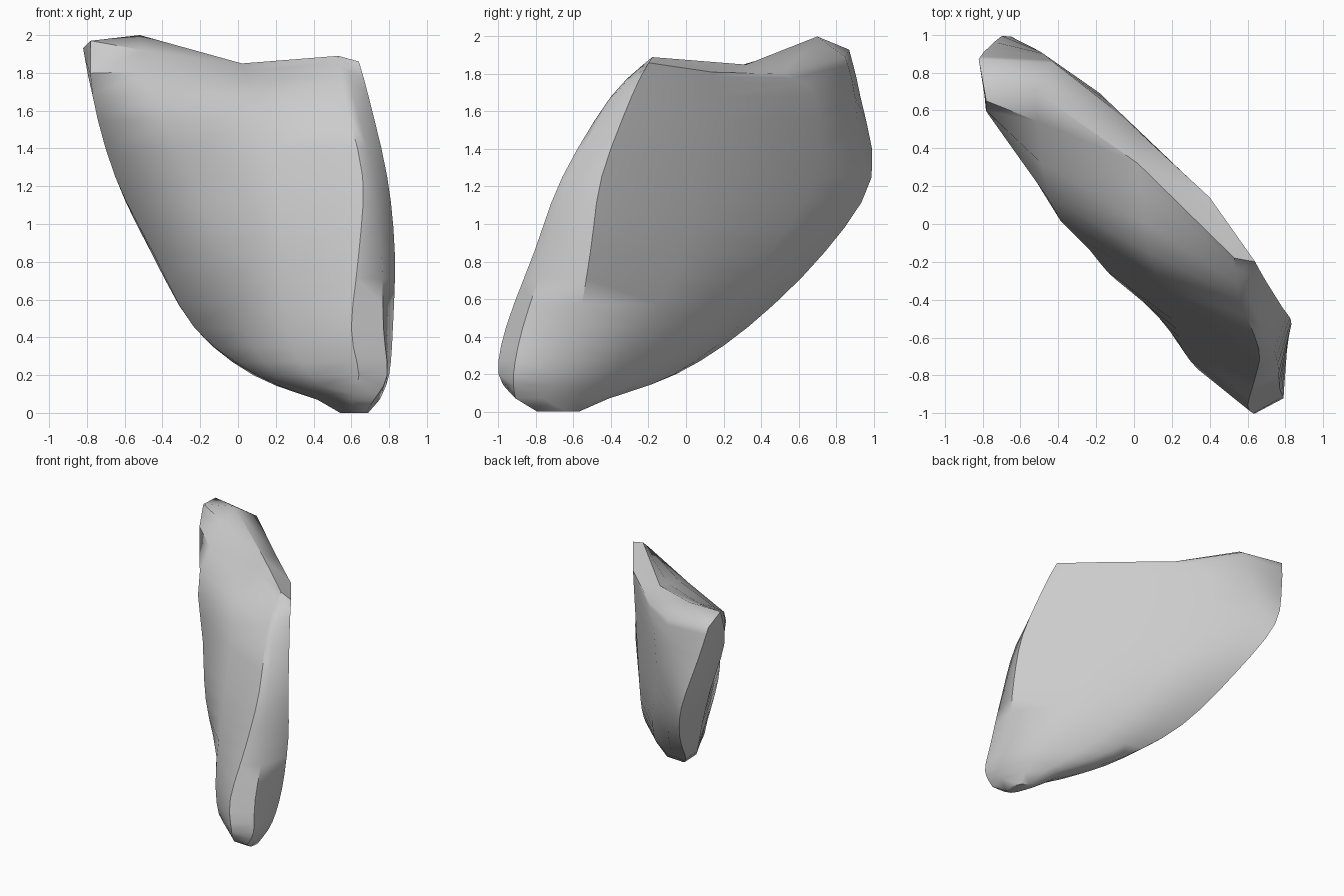
import bpy
import bmesh
import math
from mathutils import Vector

cube = bpy.data.objects.get("Cube")
if cube:
    bpy.data.objects.remove(cube, do_unlink=True)

STEPS = 3  # extra levels between two given sections

# Horizontal sections of the slab, bottom to top. Each runs round from the
# back ridge, past the end panel, along the bulging broad side, over the front
# rim and back along the flat broad side.
sections = [
    (.07, [(.42, -.42), (.42, -.5), (.46, -.62), (.53, -.81), (.6, -.91),
           (.72, -.91), (.75, -.76), (.67, -.57), (.56, -.45), (.48, -.41)]),
    (.2, [(.08, -.05), (.1, -.25), (.2, -.5), (.38, -.8), (.64, -1),
          (.79, -.92), (.8, -.68), (.65, -.42), (.4, -.2), (.22, -.06)]),
    (.45, [(-.23, .33), (-.23, .18), (.03, -.33), (.26, -.67), (.6, -.96),
           (.77, -.87), (.82, -.58), (.57, -.22), (.22, .12), (-.05, .28)]),
    (.85, [(-.46, .74), (-.45, .42), (-.1, -.29), (.23, -.56), (.64, -.81),
           (.76, -.74), (.83, -.51), (.45, -.01), (0, .45), (-.3, .67)]),
    (1.25, [(-.65, .99), (-.65, .6), (-.24, -.13), (.2, -.42), (.66, -.66),
            (.72, -.62), (.79, -.45), (.41, .08), (-.2, .68), (-.5, .9)]),
    (1.68, [(-.77, .93), (-.77, .58), (-.45, .13), (.08, -.15), (.56, -.4),
            (.61, -.39), (.69, -.29), (.4, .13), (-.18, .69), (-.48, .9)]),
    (1.87, [(-.82, .87), (-.78, .65), (-.52, .7), (.02, .32), (.53, -.18),
            (.6, -.22), (.64, -.2), (.4, .14), (0, .51), (-.42, .85)]),
]
# The top rim dips in the middle and rises at the back corner
top_lift = [.06, .1, .13, -.02, .02, -.04, -.01, -.06, -.07, .02]


def spline(a, b, c, d, t):
    """Smooth curve from b to c, steered by a and d."""
    return (b * 2 + (c - a) * t + (a * 2 - b * 5 + c * 4 - d) * t * t
            + (b * 3 - a - c * 3 + d) * t ** 3) / 2


def build_levels():
    rings = [[Vector((x, y, z)) for x, y in points] for z, points in sections]
    for point, lift in zip(rings[-1], top_lift):
        point.z += lift
    levels = []
    last = len(rings) - 1
    for i in range(last):
        around = [rings[max(0, min(last, i + k))] for k in (-1, 0, 1, 2)]
        for s in range(STEPS):
            levels.append([spline(*column, s / STEPS) for column in zip(*around)])
    levels.append(rings[-1])
    # Small rounded foot under the lowest section
    middle = Vector((.64, -.7, 0))
    foot = [middle + (p - middle) * .45 for p in rings[0]]
    for p in foot:
        p.z = 0
    return [foot] + levels


def cap(bm, ring):
    """Close a ring with strips across the thickness of the slab."""
    n = len(ring)
    for k in range(1, n // 2):
        bm.faces.new((ring[k], ring[k + 1], ring[-k % n], ring[(1 - k) % n]))


# Slab body: skin the levels, close both ends
bm = bmesh.new()
loops = [[bm.verts.new(p) for p in level] for level in build_levels()]
for low, high in zip(loops, loops[1:]):
    for j in range(len(low)):
        k = (j + 1) % len(low)
        bm.faces.new((low[j], low[k], high[k], high[j]))
cap(bm, loops[0])
cap(bm, loops[-1])
bmesh.ops.triangulate(bm, faces=bm.faces[:])
bmesh.ops.recalc_face_normals(bm, faces=bm.faces[:])
mesh = bpy.data.meshes.new("stone_slab")
bm.to_mesh(mesh)
bm.free()

# Plain grey stone
stone = bpy.data.materials.new("grey_stone")
stone.use_nodes = True
grey = (.6, .6, .6, 1)
stone.diffuse_color = grey
stone.node_tree.nodes["Principled BSDF"].inputs["Base Color"].default_value = grey
mesh.materials.append(stone)

slab = bpy.data.objects.new("stone_slab", mesh)
bpy.context.collection.objects.link(slab)
bpy.ops.object.select_all(action="DESELECT")
slab.select_set(True)
bpy.context.view_layer.objects.active = slab
bpy.ops.object.shade_smooth_by_angle(angle=math.radians(48))
